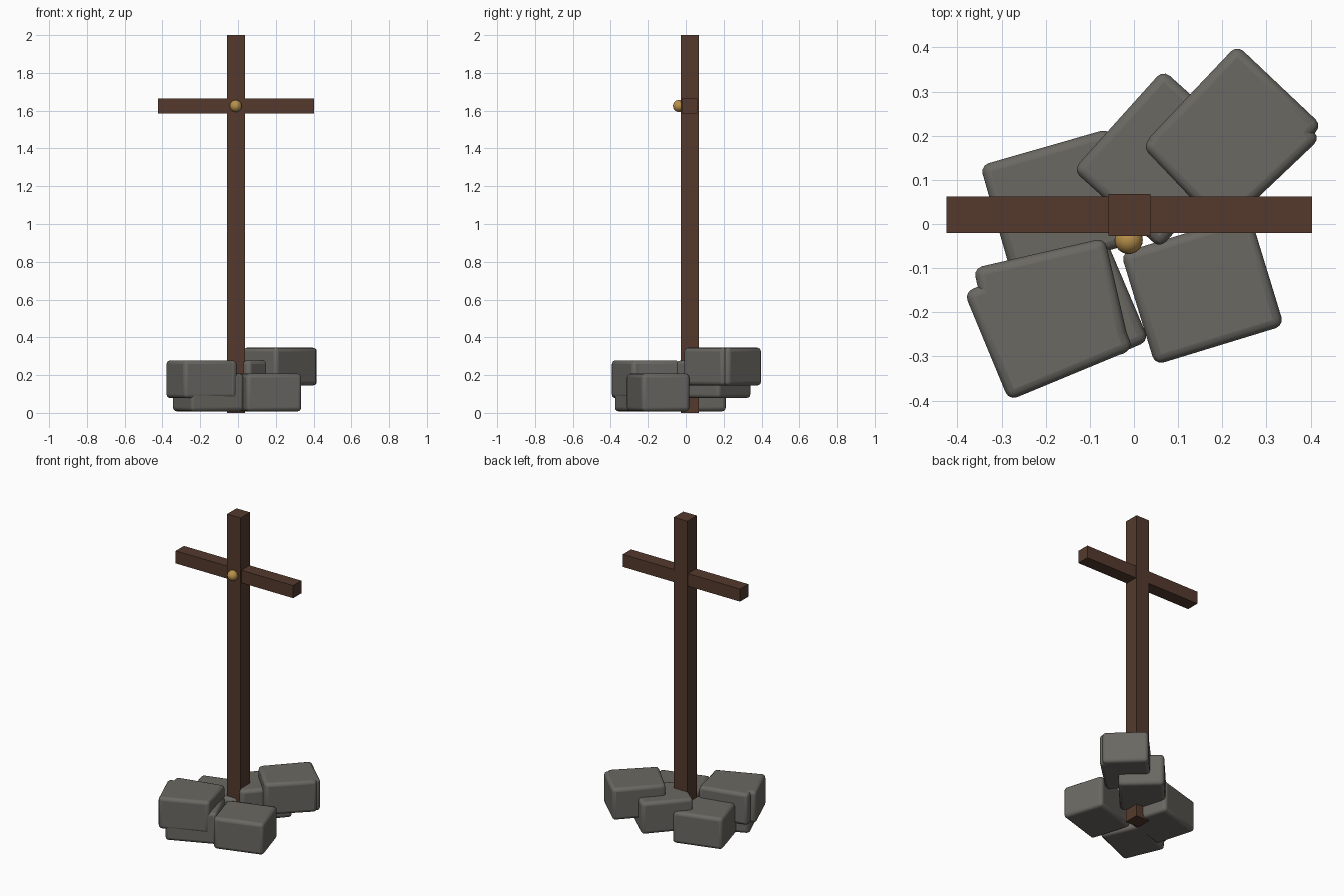
import bpy
from math import radians

if "Cube" in bpy.data.objects:
    bpy.data.objects.remove(bpy.data.objects["Cube"])


def material(name, rgb):
    m = bpy.data.materials.new(name)
    m.use_nodes = True
    m.diffuse_color = (*rgb, 1)
    m.node_tree.nodes["Principled BSDF"].inputs["Base Color"].default_value = (*rgb, 1)
    return m


wood = material("dark_wood", (0.09, 0.042, 0.027))
stone = material("grey_stone", (0.145, 0.138, 0.122))
gold = material("old_gold", (0.48, 0.28, 0.07))


def box(name, centre, size, mat, turn=0):
    bpy.ops.mesh.primitive_cube_add(size=1, location=centre, rotation=(0, 0, radians(turn)))
    ob = bpy.context.object
    ob.name = name
    ob.scale = size
    bpy.ops.object.transform_apply(location=False, rotation=False, scale=True)
    ob.data.materials.append(mat)
    return ob


# Wooden cross
box("upright_post", (-0.01, 0.02, 1), (0.095, 0.095, 2), wood)
box("crossbar", (-0.011, 0.021, 1.625), (0.827, 0.082, 0.08), wood)

# Round stud where the beams meet
bpy.ops.mesh.primitive_uv_sphere_add(segments=24, ring_count=12, radius=0.032,
                                     location=(-0.012, -0.036, 1.625))
stud = bpy.context.object
stud.name = "stud"
stud.data.materials.append(gold)
bpy.ops.object.shade_smooth()

# Heap of rounded stones: name, x, y, centre height, turn in degrees
LOW, MID, HIGH = 0.108, 0.178, 0.245
heap = [
    ("front_right_stone", -0.158, -0.202, LOW, 23),
    ("back_right_stone", -0.165, 0.047, LOW, 16),
    ("front_left_stone", 0.155, -0.148, LOW, 17),
    ("middle_stone_a", -0.193, -0.219, MID, 22.5),
    ("middle_stone_b", -0.185, -0.195, MID, 13),
    ("back_stone", 0.0625, 0.147, MID, 48),
    ("top_stone_a", 0.2245, 0.2035, HIGH, 46.6),
    ("top_stone_b", 0.22, 0.185, HIGH, 43.5),
]
for name, x, y, z, turn in heap:
    ob = box(name, (x, y, z), (0.305, 0.265, 0.2), stone, turn)
    bevel = ob.modifiers.new("rounded_edges", "BEVEL")
    bevel.width = 0.02
    bevel.segments = 3
    bpy.ops.object.shade_smooth_by_angle(angle=radians(35))
